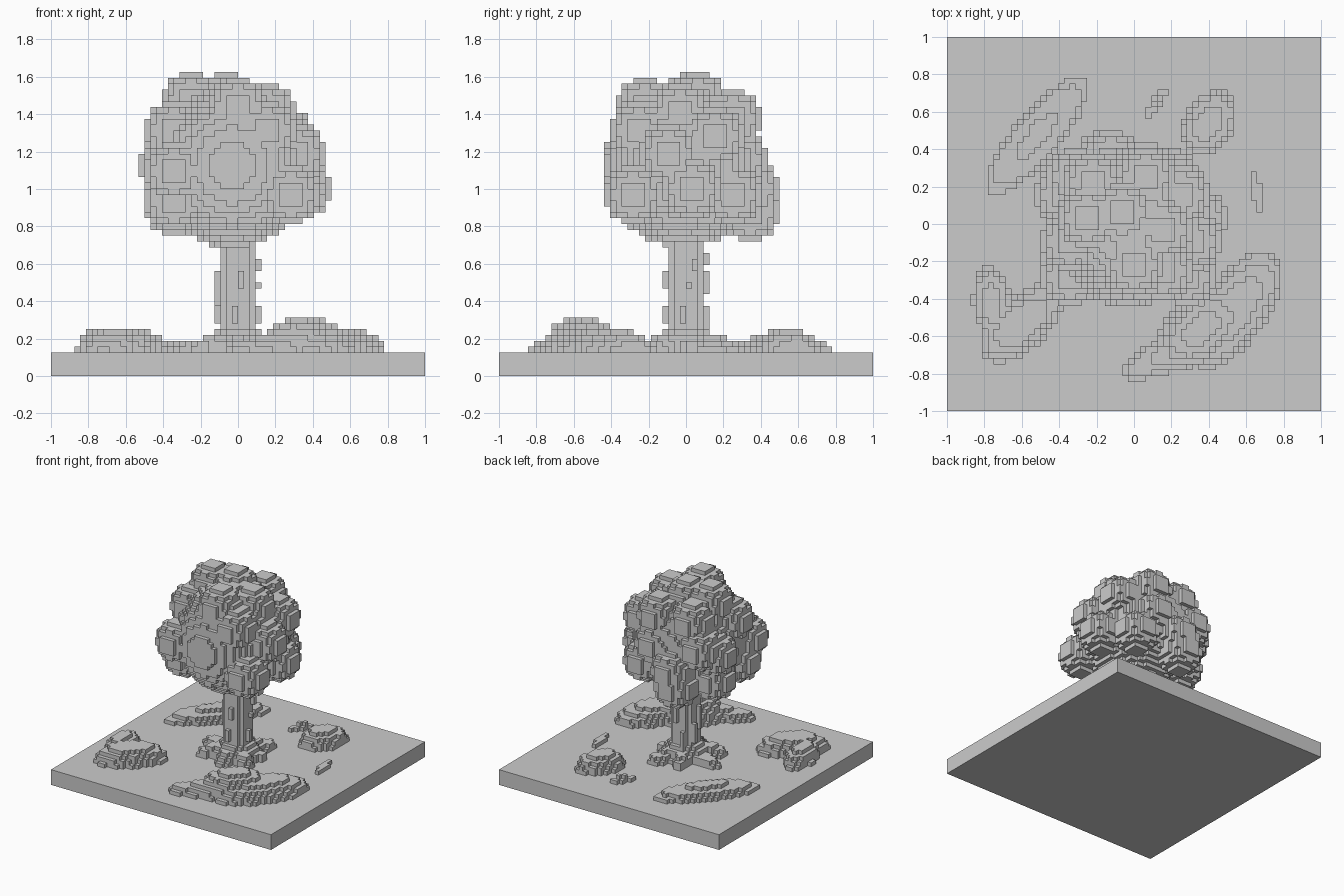
import bpy
import math
from mathutils import Vector

V = 1 / 32          # voxel edge
GROUND = 0.125      # top of the slab

if "Cube" in bpy.data.objects:
    bpy.data.objects.remove(bpy.data.objects["Cube"], do_unlink=True)


def snap(value):
    return round(value / V) * V


def ellipsoid(x, y, z, rx, ry, rz, angle=0):
    """Set of voxels inside an ellipsoid turned about z, kept above the slab."""
    c, s = math.cos(math.radians(angle)), math.sin(math.radians(angle))
    reach = max(rx, ry)

    def span(mid, r):
        return range(math.floor((mid - r) / V), math.ceil((mid + r) / V) + 1)

    found = set()
    for i in span(x, reach):
        for j in span(y, reach):
            for k in span(z, rz):
                dx, dy, dz = (i + .5) * V - x, (j + .5) * V - y, (k + .5) * V - z
                u, w = dx * c + dy * s, dy * c - dx * s
                if (u / rx) ** 2 + (w / ry) ** 2 + (dz / rz) ** 2 <= 1 and k * V >= GROUND:
                    found.add((i, j, k))
    return found


def box(x0, x1, y0, y1, z0, z1):
    return {(i, j, k)
            for i in range(round(x0 / V), round(x1 / V))
            for j in range(round(y0 / V), round(y1 / V))
            for k in range(round(z0 / V), round(z1 / V))}


def build(name, cells):
    """Skin a voxel set with its exposed faces only."""
    index, faces = {}, []
    for cell in cells:
        for axis in range(3):
            for side in (0, 1):
                near = list(cell)
                near[axis] += 2 * side - 1
                if tuple(near) in cells:
                    continue
                a, b = (axis + 1) % 3, (axis + 2) % 3
                quad = []
                for da, db in ((0, 0), (1, 0), (1, 1), (0, 1)):
                    p = list(cell)
                    p[axis] += side
                    p[a] += da
                    p[b] += db
                    quad.append(index.setdefault(tuple(p), len(index)))
                faces.append(quad if side else quad[::-1])
    mesh = bpy.data.meshes.new(name)
    mesh.from_pydata([Vector(p) * V for p in index], [], faces)
    obj = bpy.data.objects.new(name, mesh)
    bpy.context.collection.objects.link(obj)
    return obj


# Ground slab
bpy.ops.mesh.primitive_cube_add(size=1, location=(0, 0, GROUND / 2))
slab = bpy.context.object
slab.name = "ground_slab"
slab.scale = (2, 2, GROUND)

# Crown: round core covered in leaf clumps
crown = ellipsoid(-.03, -.02, 1.125, .42, .42, .44)
clumps = [
    # top
    (-.25, .03, 1.47), (-.06, .06, 1.47), (.15, -.03, 1.42), (.06, .25, 1.36),
    (-.01, -.23, 1.44), (-.22, .22, 1.36),
    # left side
    (.17, -.26, 1.32), (.31, -.08, 1.2), (.25, .17, 1.28), (.34, .04, 1.0),
    (.28, -.29, .97),
    # back
    (-.16, .34, .88), (-.14, .34, 1.0), (.06, .28, 1.16), (-.3, .25, 1.2),
    (.2, .25, .97),
    # right side
    (-.375, .15, 1.12), (-.34, -.1, 1.3), (-.34, -.28, 1.1), (-.34, -.19, .94),
    (-.34, .12, .92),
]
for clump in clumps:
    crown |= ellipsoid(*map(snap, clump), 5 * V, 5 * V, 5 * V)
build("crown", crown)

# Trunk: faceted column with bark ridges and flared foot
trunk = box(-.0625, .0625, -.09375, .09375, GROUND, .8)
trunk |= box(-.09375, .09375, -.0625, .0625, GROUND, .8)
for x0, y0, z0, z1 in [
    (-.125, -.03, .375, .5625), (-.125, .03, .28, .44), (.09375, -.03, .28, .375),
    (.09375, .03, .5625, .625), (.09375, 0, .47, .5), (-.03, -.125, .28, .375),
    (0, -.125, .47, .5625), (0, .09375, .44, .56), (-.06, .09375, .25, .375),
    (-.03, .09375, .59, .66),
]:
    x, y = snap(x0), snap(y0)
    trunk |= box(x, x + V, y, y + V, z0, z1)
trunk |= ellipsoid(0, 0, GROUND, .17, .17, .17)
build("trunk", trunk)

# Roots spreading from the foot
roots = set()
for angle, reach, height in [(10, .2, .09), (65, .28, .08), (115, .24, .1),
                             (170, .3, .08), (215, .26, .1), (270, .22, .09), (320, .24, .1)]:
    a = math.radians(angle)
    roots |= ellipsoid(math.cos(a) * reach * .6, math.sin(a) * reach * .6, GROUND,
                       reach * .55, .065, height, angle)
build("roots", roots)

# Low mounds: x, y, long radius, short radius, height, angle
mounds = {
    "front_right_mound": [(-.76, -.42, .2, .1, .13, 95), (-.6, -.53, .27, .14, .14, 42)],
    "front_left_mound": [(.54, -.46, .37, .17, .13, 55), (.36, -.56, .27, .17, .19, 38),
                         (.22, -.68, .22, .1, .1, 25), (.06, -.75, .13, .08, .07, 25)],
    "back_right_mound": [(-.52, .47, .4, .13, .085, 50)],
    "back_left_mound": [(.4, .54, .19, .13, .13, 60)],
    "back_pebbles": [(.12, .65, .1, .03, .05, 55)],
    "left_pebbles": [(.655, .175, .12, .025, .05, 100)],
}
for name, lumps in mounds.items():
    cells = set()
    for x, y, long_r, short_r, height, angle in lumps:
        cells |= ellipsoid(x, y, GROUND, long_r, short_r, height, angle)
    build(name, cells)
